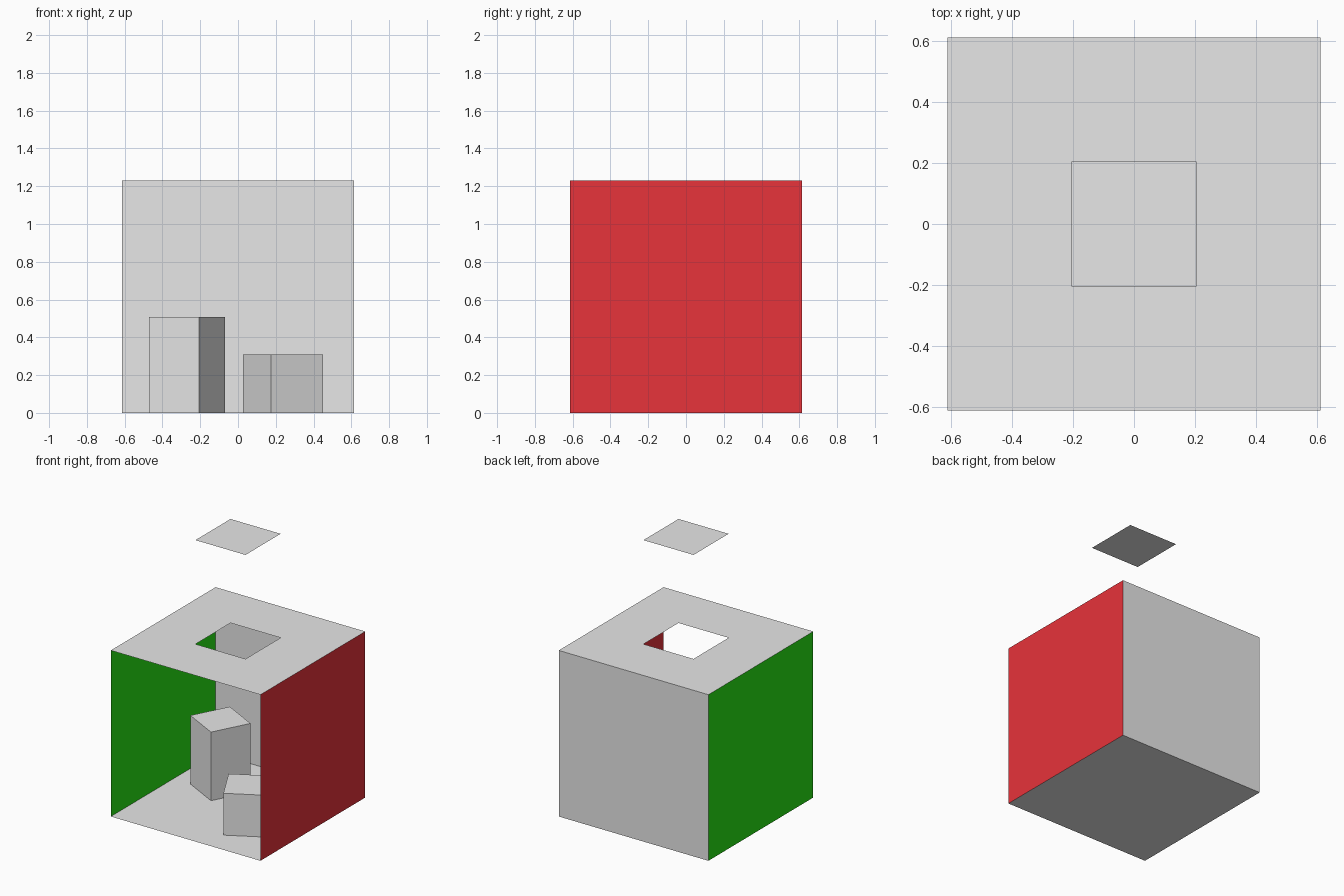
import bpy, bmesh, math
from mathutils import Matrix, Vector

if "Cube" in bpy.data.objects:
    bpy.data.objects.remove(bpy.data.objects["Cube"])

H = 0.613          # half width of the room
TOP = 1.23         # ceiling height
HOLE = 0.205       # half width of ceiling opening and lamp panel


def material(name, rgb):
    m = bpy.data.materials.new(name)
    m.diffuse_color = (*rgb, 1)
    m.use_nodes = True
    m.node_tree.nodes["Principled BSDF"].inputs["Base Color"].default_value = m.diffuse_color
    return m


grey = material("light grey", (0.8, 0.8, 0.8))
red = material("red", (0.8, 0.033, 0.043))
green = material("green", (0.02, 0.8, 0.007))


def finish(bm, name, mat):
    me = bpy.data.meshes.new(name)
    bm.to_mesh(me)
    bm.free()
    me.materials.append(mat)
    ob = bpy.data.objects.new(name, me)
    bpy.context.collection.objects.link(ob)
    return ob


def sheet(name, mat, origin, u, v):
    """Flat rectangle spanned by edges u and v, facing u x v."""
    o, u, v = Vector(origin), Vector(u), Vector(v)
    bm = bmesh.new()
    bm.faces.new([bm.verts.new(p) for p in (o, o + u, o + u + v, o + v)])
    return finish(bm, name, mat)


def block(name, x, y, side, height, degrees):
    """Square block standing on the floor, turned about z."""
    bm = bmesh.new()
    bmesh.ops.create_cube(bm, size=1, matrix=(
        Matrix.Translation((x, y, height / 2))
        @ Matrix.Rotation(math.radians(degrees), 4, 'Z')
        @ Matrix.Diagonal((side, side, height, 1))))
    return finish(bm, name, grey)


# Room shell: thin sheets facing inwards, front left open
W = 2 * H
sheet("floor", grey, (-H, -H, 0), (W, 0, 0), (0, W, 0))
sheet("back_wall", grey, (-H, H, 0), (W, 0, 0), (0, 0, TOP))
sheet("left_wall", green, (-H, -H, 0), (0, W, 0), (0, 0, TOP))
sheet("right_wall", red, (H, H, 0), (0, -W, 0), (0, 0, TOP))

# Ceiling: square ring around the opening, facing down
bm = bmesh.new()
corners = [(-1, -1), (1, -1), (1, 1), (-1, 1)]
outer, inner = [[bm.verts.new((x * r, y * r, TOP)) for x, y in corners]
                for r in (H, HOLE)]
for i in range(4):
    j = (i + 1) % 4
    bm.faces.new((outer[j], outer[i], inner[i], inner[j]))
finish(bm, "ceiling", grey)

# Lamp panel floating above the opening
sheet("lamp_panel", grey, (-HOLE, -HOLE, 2), (0, 2 * HOLE, 0), (2 * HOLE, 0, 0))

# Blocks on the floor
block("tall_block", -0.27, 0.18, 0.299, 0.508, -27.5)
block("short_block", 0.238, -0.21, 0.312, 0.31, 28.5)
